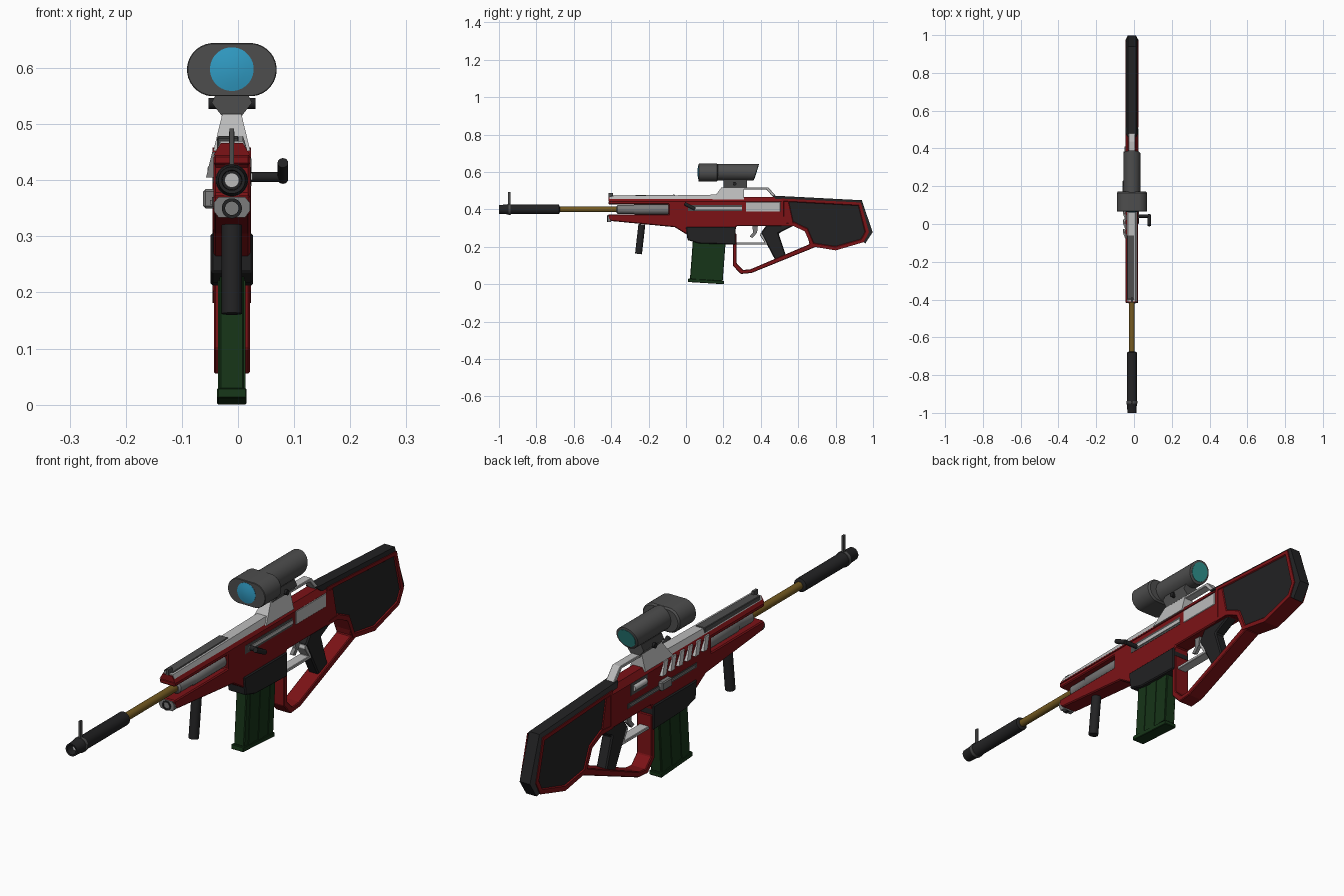
import bpy, bmesh, math
from mathutils import Vector

CX = -0.011  # the body's centre plane


def mat(name, r, g, b):
    m = bpy.data.materials.new(name)
    m.diffuse_color = (r, g, b, 1)
    return m


RED = mat("red_paint", 0.2, 0.006, 0.008)
BLACK = mat("black_polymer", 0.016, 0.016, 0.017)
DARK = mat("dark_grey", 0.075, 0.075, 0.075)
STEEL = mat("steel", 0.2, 0.2, 0.2)
LIGHT = mat("light_grey", 0.5, 0.5, 0.5)
GREEN = mat("green", 0.008, 0.035, 0.009)
BRASS = mat("brass", 0.17, 0.1, 0.015)
BLUE = mat("front_glass", 0.03, 0.33, 0.55)
TEAL = mat("rear_glass", 0.03, 0.3, 0.28)


def finish(bm, name, m, bevel=0, smooth=False):
    bmesh.ops.recalc_face_normals(bm, faces=bm.faces)
    me = bpy.data.meshes.new(name)
    bm.to_mesh(me)
    bm.free()
    ob = bpy.data.objects.new(name, me)
    bpy.context.collection.objects.link(ob)
    me.materials.append(m)
    if bevel:
        b = ob.modifiers.new("bevel", "BEVEL")
        b.width, b.segments = bevel, 1
    if smooth:
        bpy.ops.object.select_all(action='DESELECT')
        ob.select_set(True)
        bpy.context.view_layer.objects.active = ob
        bpy.ops.object.shade_smooth_by_angle(angle=math.radians(35))
    return ob


def bridge(bm, rings, cap=True):
    n = len(rings[0])
    for a, b in zip(rings, rings[1:]):
        for i in range(n):
            j = (i + 1) % n
            bm.faces.new((a[i], a[j], b[j], b[i]))
    if cap:
        return [bm.faces.new(rings[0]), bm.faces.new(rings[-1])]


def prism(name, pts, w, m, bevel=0, cx=CX, panel=None):
    """Side profile (y, z[, half width]) given thickness along x."""
    bm = bmesh.new()
    rings = [[bm.verts.new((cx + s * (p[2] if len(p) > 2 else w), p[0], p[1])) for p in pts] for s in (-1, 1)]
    caps = bridge(bm, rings)
    bmesh.ops.recalc_face_normals(bm, faces=bm.faces)
    if panel:  # recessed side panels in a second colour
        for f in caps:
            bmesh.ops.inset_individual(bm, faces=[f], thickness=0.018)
            bmesh.ops.inset_individual(bm, faces=[f], thickness=0.004, depth=-0.004)
            f.material_index = 1
    ob = finish(bm, name, m, bevel)
    if panel:
        ob.data.materials.append(panel)
    return ob


def box(name, y0, y1, z0, z1, x0, x1, m, bevel=0):
    return prism(name, [(y0, z0), (y1, z0), (y1, z1), (y0, z1)], (x1 - x0) / 2, m, bevel, (x0 + x1) / 2)


def lathe(name, prof, z, m, x=CX, n=24, wide=0, slant=0):
    """Rings (y, radius) round a y axis; wide stretches into a stadium, slant tilts the last ring."""
    bm = bmesh.new()
    rings = []
    for k, (y, r) in enumerate(prof):
        ring = []
        for i in range(n):
            a = 2 * math.pi * (i + 0.5) / n
            c, s = math.cos(a) * r, math.sin(a) * r
            dy = slant * s if k >= len(prof) - 2 else 0
            ring.append(bm.verts.new((x + c + math.copysign(wide, c), y + dy, z + s)))
        rings.append(ring)
    bridge(bm, rings)
    return finish(bm, name, m, smooth=True)


def rod(name, p0, p1, r, m, n=16):
    p0, p1 = Vector(p0), Vector(p1)
    d = p1 - p0
    bm = bmesh.new()
    bmesh.ops.create_cone(bm, cap_ends=True, segments=n, radius1=r, radius2=r, depth=d.length)
    q = d.to_track_quat('Z', 'Y')
    for v in bm.verts:
        v.co = q @ v.co + (p0 + p1) / 2
    return finish(bm, name, m, smooth=True)


# Barrel, muzzle and front sight
lathe("muzzle", [(-0.96, 0.017), (-0.999, 0.018), (-1, 0.024), (-0.96, 0.026), (-0.955, 0.028), (-0.94, 0.028),
                 (-0.935, 0.026), (-0.68, 0.026), (-0.675, 0.016)], 0.4, BLACK)
lathe("muzzle_bore", [(-0.975, 0.013), (-0.95, 0.013)], 0.4, LIGHT)
lathe("muzzle_band", [(-0.95, 0.029), (-0.938, 0.029)], 0.4, DARK)
box("front_sight", -0.951, -0.938, 0.42, 0.492, CX - 0.004, CX + 0.004, DARK)
lathe("barrel", [(-0.68, 0.015), (-0.36, 0.015)], 0.4, BRASS)
lathe("gas_tube", [(-0.372, 0.018), (-0.365, 0.024), (-0.28, 0.024), (-0.275, 0.027), (-0.09, 0.027)], 0.4, STEEL)

# Receiver and fore-end
prism("receiver", [(-0.415, 0.445), (0.55, 0.445), (0.58, 0.31), (0.27, 0.31), (0.26, 0.27), (0.01, 0.262),
                   (-0.06, 0.305), (-0.40, 0.338), (-0.415, 0.35), (-0.415, 0.374), (-0.093, 0.374),
                   (-0.093, 0.427), (-0.415, 0.427)], 0.033, RED, 0.004)
prism("receiver_top", [(-0.415, 0.444, 0.033), (-0.415, 0.466, 0.02), (0.5, 0.466, 0.02), (0.53, 0.444, 0.033)], 0.03, RED)
prism("fore_end_plug", [(-0.419, 0.334, 0.024), (-0.419, 0.345, 0.032), (-0.419, 0.36, 0.032), (-0.419, 0.37, 0.024),
                        (-0.40, 0.37, 0.024), (-0.40, 0.36, 0.032), (-0.40, 0.345, 0.032), (-0.40, 0.334, 0.024)], 0.03, STEEL)
lathe("fore_end_socket", [(-0.41, 0.012), (-0.422, 0.012), (-0.422, 0.018), (-0.4, 0.018)], 0.35, BLACK)
rod("fore_grip", (CX, -0.236, 0.32), (CX, -0.254, 0.162), 0.0185, BLACK, 20)

# Top cover, scope riser and carry handle
prism("top_cover", [(-0.41, 0.455, 0.027), (-0.41, 0.470, 0.02), (0.17, 0.479, 0.02), (0.17, 0.455, 0.027)], 0.02, LIGHT)
prism("cover_insert", [(-0.4, 0.45), (-0.4, 0.474), (-0.06, 0.4785), (-0.06, 0.45)], 0.019, DARK, 0.002, CX - 0.007)
box("rear_sight", -0.415, -0.39, 0.465, 0.487, CX - 0.005, CX + 0.005, DARK)
prism("scope_riser", [(0.14, 0.452, 0.033), (0.19, 0.518, 0.017), (0.31, 0.518, 0.017), (0.31, 0.452, 0.033)], 0.02, LIGHT)
prism("carry_handle", [(0.30, 0.518), (0.44, 0.518), (0.495, 0.455), (0.475, 0.455), (0.43, 0.507), (0.30, 0.507)],
      0.017, LIGHT, 0.002)

# Scope
prism("scope_mount", [(0.20, 0.515, 0.018), (0.20, 0.538, 0.036), (0.20, 0.56, 0.025),
                      (0.325, 0.56, 0.025), (0.325, 0.538, 0.036), (0.325, 0.515, 0.018)], 0.03, DARK)
lathe("scope_hood", [(0.067, 0.046), (0.069, 0.0475), (0.165, 0.0475), (0.172, 0.042)], 0.597, DARK, wide=0.0325, n=32)
lathe("scope_tube", [(0.16, 0.045), (0.374, 0.045), (0.376, 0.041)], 0.599, DARK, n=32, slant=0.33)
lathe("scope_front_lens", [(0.1, 0.039), (0.066, 0.039), (0.063, 0.025), (0.061, 0.008)], 0.598, BLUE, n=32)
lathe("scope_rear_lens", [(0.3, 0.036), (0.376, 0.036), (0.3775, 0.036)], 0.599, TEAL, n=32, slant=0.33)
rod("mount_knob", (CX - 0.042, 0.26, 0.537), (CX + 0.042, 0.26, 0.537), 0.01, BLACK)

# Stock with recessed panels and a butt pad
prism("stock", [(0.51, 0.458), (0.935, 0.437), (0.978, 0.278), (0.95, 0.225), (0.80, 0.181), (0.67, 0.203),
                (0.635, 0.283), (0.575, 0.311), (0.51, 0.311)], 0.034, RED, panel=BLACK)
prism("butt_pad", [(0.46, 0.474, 0.022), (0.94, 0.449, 0.022), (0.998, 0.278, 0.022), (0.958, 0.217, 0.022),
                   (0.945, 0.23, 0.033), (0.975, 0.28, 0.033), (0.932, 0.434, 0.033), (0.48, 0.456, 0.033)], 0.033, BLACK)

# Hand guard loop, grip and trigger
prism("hand_guard", [(0.25, 0.27), (0.25, 0.10), (0.292, 0.055), (0.35, 0.06), (0.69, 0.198), (0.65, 0.26),
                     (0.66, 0.214), (0.345, 0.08), (0.305, 0.076), (0.271, 0.11), (0.271, 0.27)], 0.032, RED, 0.003)
prism("pistol_grip", [(0.40, 0.275), (0.43, 0.315), (0.58, 0.315), (0.495, 0.272), (0.535, 0.15), (0.482, 0.12)],
      0.022, BLACK, 0.005)
prism("trigger", [(0.355, 0.32), (0.385, 0.32), (0.38, 0.275), (0.355, 0.248), (0.34, 0.255), (0.358, 0.275)],
      0.007, STEEL)
prism("trigger_guard", [(0.26, 0.212), (0.435, 0.212), (0.435, 0.25), (0.40, 0.275), (0.395, 0.262), (0.42, 0.224),
                        (0.26, 0.224)], 0.02, LIGHT, 0.002)

# Magazine and well
prism("magazine_well", [(0.0, 0.306), (0.265, 0.306), (0.265, 0.212), (0.07, 0.218), (0.008, 0.236)], 0.038, BLACK, 0.004)
prism("magazine", [(0.038, 0.25), (0.213, 0.24), (0.196, 0.015), (0.021, 0.027)], 0.022, GREEN, 0.003)
for i, y in enumerate((0.045, 0.105, 0.165)):
    prism(f"magazine_rib_{i}", [(y + 0.015, 0.24), (y + 0.045, 0.24), (y + 0.030, 0.02), (y, 0.02)], 0.0245, GREEN)
prism("magazine_floor", [(0.012, 0.03), (0.203, 0.017), (0.203, 0.001), (0.2, 0.0), (0.01, 0.012)], 0.026, GREEN, 0.002)

# Right side: bolt slot, bolt handle, ejection port
R = CX + 0.033
box("bolt_slot", 0.01, 0.30, 0.392, 0.424, CX, R + 0.001, DARK)
box("bolt_rail", 0.03, 0.30, 0.4, 0.413, CX, R + 0.004, LIGHT)
box("ejection_port", 0.32, 0.505, 0.388, 0.44, CX, R + 0.002, LIGHT, 0.002)
rod("bolt_arm", (R - 0.01, 0.042, 0.406), (0.08, 0.042, 0.406), 0.009, BLACK)
rod("bolt_knob", (0.08, 0.048, 0.402), (0.08, -0.008, 0.431), 0.0095, BLACK)

# Left side: louvres, port, slide rail
L = CX - 0.033
for i in range(6):
    y = -0.05 + i * 0.05
    prism(f"louvre_{i}", [(y, 0.405, 0.027), (y + 0.024, 0.405, 0.027), (y - 0.004, 0.45, 0.016), (y - 0.028, 0.45, 0.016)],
          0.02, LIGHT, cx=-0.03)
box("left_port", 0.30, 0.40, 0.395, 0.44, L - 0.001, CX, DARK)
lathe("left_port_pin", [(0.31, 0.012), (0.385, 0.012)], 0.418, LIGHT, x=L + 0.001, n=16)
box("slide_rail", 0.0, 0.42, 0.352, 0.37, L - 0.002, CX, DARK)
box("slide_rod", 0.01, 0.41, 0.357, 0.365, L - 0.006, CX, STEEL)
box("slide_catch", 0.17, 0.23, 0.35, 0.384, -0.062, CX, STEEL, 0.004)
